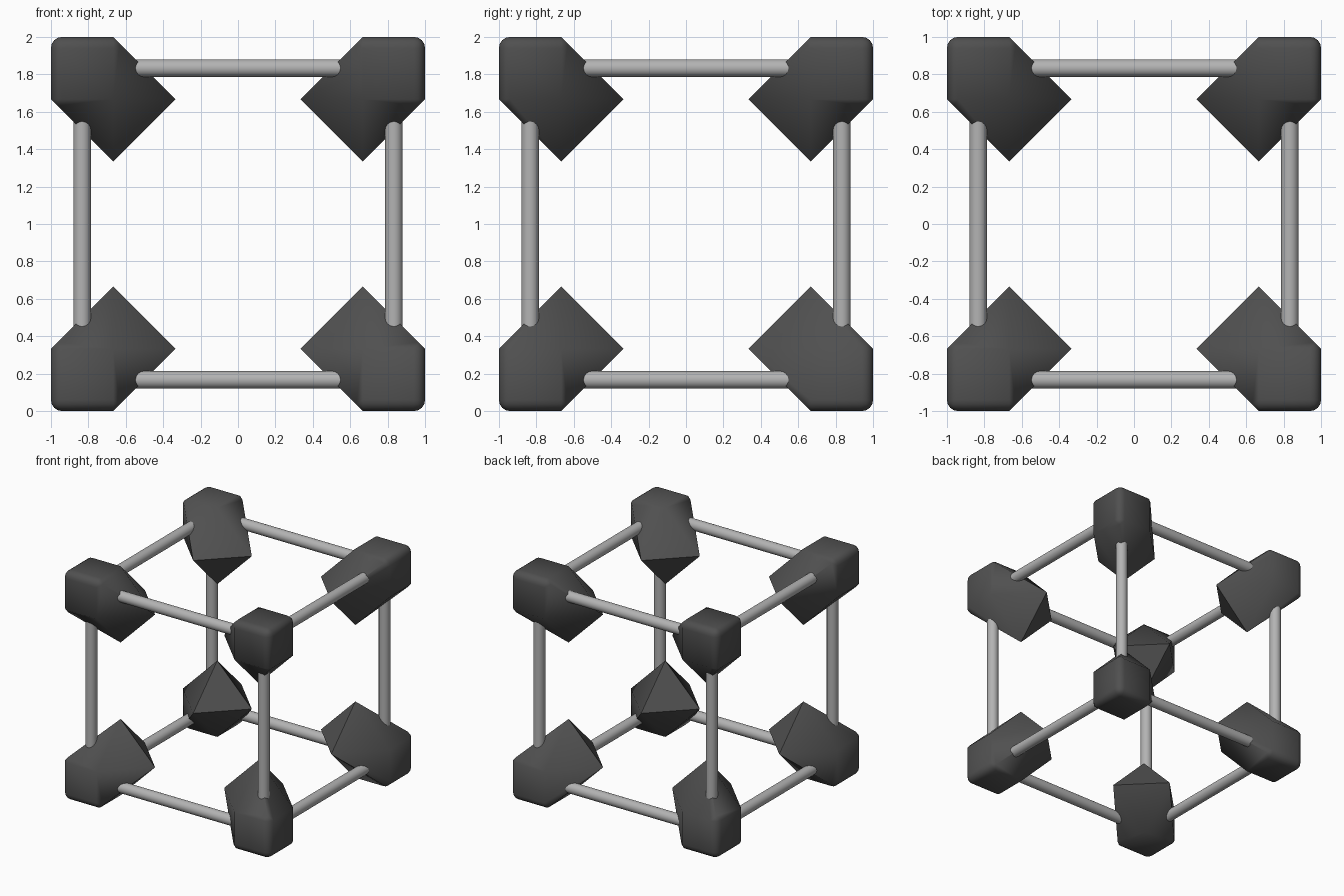
import bpy, bmesh, math
from itertools import product
from mathutils import Vector

if "Cube" in bpy.data.objects:
    bpy.data.objects.remove(bpy.data.objects["Cube"], do_unlink=True)


def make_material(name, value):
    mat = bpy.data.materials.new(name)
    mat.use_nodes = True
    color = (value, value, value, 1)
    mat.diffuse_color = color
    mat.node_tree.nodes["Principled BSDF"].inputs["Base Color"].default_value = color
    return mat


dark = make_material("dark_grey", 0.08)
light = make_material("light_grey", 0.45)

CENTER = Vector((0, 0, 1))
SIZE = 0.333       # side of each corner block
ROD_RADIUS = 0.047


def smooth(obj, degrees):
    bpy.ops.object.select_all(action="DESELECT")
    obj.select_set(True)
    bpy.context.view_layer.objects.active = obj
    bpy.ops.object.shade_smooth_by_angle(angle=math.radians(degrees))


def corner_block(signs):
    """Cube whose inner corner is pulled out into three points."""
    points = [p for p in product((0, 1), repeat=3) if sum(p) < 3]
    points += [(2, 1, 1), (1, 2, 1), (1, 1, 2)]
    bm = bmesh.new()
    for p in points:
        bm.verts.new(CENTER + Vector([s * (1 - SIZE * c) for s, c in zip(signs, p)]))
    bmesh.ops.convex_hull(bm, input=bm.verts[:])
    bmesh.ops.dissolve_limit(bm, angle_limit=0.02, verts=bm.verts[:], edges=bm.edges[:])
    bmesh.ops.recalc_face_normals(bm, faces=bm.faces[:])
    # round the three outer edges
    outer = [e for e in bm.edges if e.calc_face_angle() > math.radians(80)]
    bmesh.ops.bevel(bm, geom=outer, offset=0.06, segments=4, profile=0.5,
                    affect="EDGES", clamp_overlap=True)
    mesh = bpy.data.meshes.new("corner_block")
    bm.to_mesh(mesh)
    bm.free()
    mesh.materials.append(dark)
    obj = bpy.data.objects.new("corner_block", mesh)
    bpy.context.collection.objects.link(obj)
    smooth(obj, 50)


def rod(axis, s, t):
    """Straight bar joining two blocks along one axis."""
    offset = 1 - SIZE / 2
    position = [s * offset, t * offset]
    position.insert(axis, 0)
    rotation = [(0, math.pi / 2, 0), (math.pi / 2, 0, 0), (0, 0, 0)][axis]
    bpy.ops.mesh.primitive_cylinder_add(
        vertices=32, radius=ROD_RADIUS, depth=2 * (1 - SIZE * 0.8),
        location=CENTER + Vector(position), rotation=rotation)
    obj = bpy.context.object
    obj.name = "connecting_rod"
    obj.data.materials.append(light)
    smooth(obj, 40)


for signs in product((-1, 1), repeat=3):
    corner_block(signs)

for axis in range(3):
    for s, t in product((-1, 1), repeat=2):
        rod(axis, s, t)
